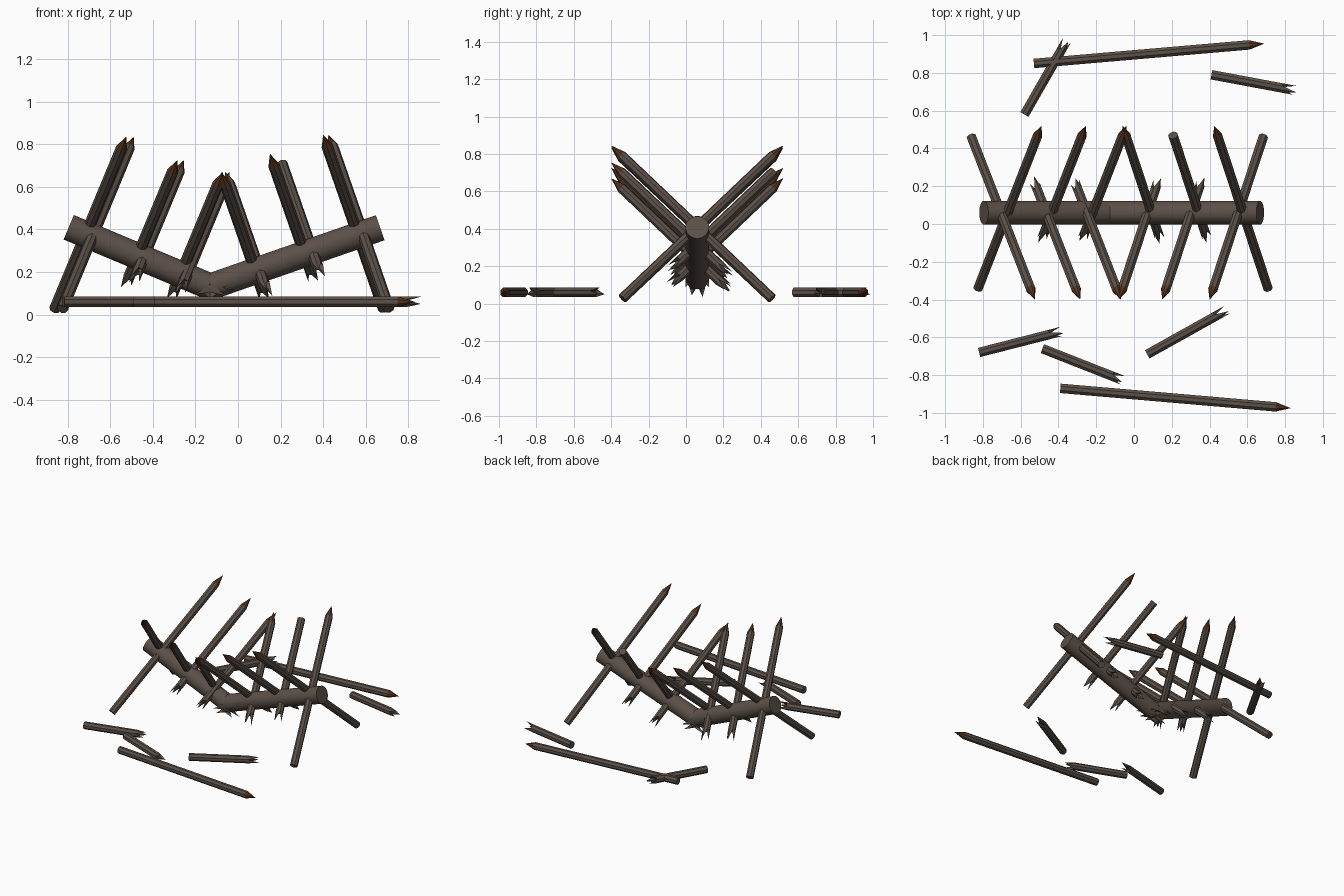
import bpy, bmesh, math, random
from mathutils import Vector

random.seed(4)
if "Cube" in bpy.data.objects:
    bpy.data.objects.remove(bpy.data.objects["Cube"])


def material(name, rgb):
    m = bpy.data.materials.new(name)
    m.use_nodes = True
    m.diffuse_color = (*rgb, 1)
    bsdf = m.node_tree.nodes["Principled BSDF"]
    bsdf.inputs["Base Color"].default_value = (*rgb, 1)
    bsdf.inputs["Roughness"].default_value = 0.9
    return m


WOOD = material("weathered wood", (0.105, 0.08, 0.064))
TIP = material("rusty tip", (0.1, 0.036, 0.014))


def pole(name, start, end, finish="flat", radius=0.027, sides=8, length=0.08):
    """Round pole whose far end is flat, a sharpened tip, or splintered."""
    start, end = Vector(start), Vector(end)
    axis = (end - start).normalized()
    u = axis.cross(Vector((0, 0, 1))).normalized()
    v = axis.cross(u)
    shoulder = end if finish == "flat" else end - axis * length
    bm = bmesh.new()

    def ring(centre, jag=False):
        verts = []
        for i in range(sides):
            a = math.tau * (i + 0.5) / sides
            # splinters: alternating long and short spikes
            reach = (i % 3 == 0) * random.uniform(0.7, 1) * length if jag else 0
            verts.append(bm.verts.new(centre + axis * reach
                                      + (u * math.cos(a) + v * math.sin(a)) * radius))
        return verts

    first, last = ring(start), ring(shoulder, finish == "broken")
    bm.faces.new(first)
    for i in range(sides):
        j = (i + 1) % sides
        bm.faces.new((first[i], first[j], last[j], last[i]))
    if finish == "flat":
        bm.faces.new(last)
    else:
        apex = bm.verts.new(end if finish == "tip" else shoulder - axis * length * 0.2)
        for i in range(sides):
            f = bm.faces.new((last[i], last[(i + 1) % sides], apex))
            f.material_index = int(finish == "tip")
    bmesh.ops.recalc_face_normals(bm, faces=bm.faces)
    mesh = bpy.data.meshes.new(name)
    bm.to_mesh(mesh)
    bm.free()
    mesh.materials.append(WOOD)
    mesh.materials.append(TIP)
    ob = bpy.data.objects.new(name, mesh)
    bpy.context.collection.objects.link(ob)
    return ob


# Snapped central log
logs = [
    pole("log_right_half", (-0.795, 0.06, 0.41), (-0.02, 0.06, 0.085), "broken", 0.063, 20, 0.13),
    pole("log_left_half", (0.668, 0.06, 0.408), (-0.24, 0.06, 0.093), "broken", 0.063, 20, 0.13),
]
for ob in logs:
    bpy.ops.object.select_all(action="DESELECT")
    ob.select_set(True)
    bpy.context.view_layer.objects.active = ob
    bpy.ops.object.shade_smooth_by_angle(angle=math.radians(35))

# Crossed stakes, square to each log half: (tip x leaning back, tip x leaning front, tip z, whole, back tip)
LEAN = {"right": (0.39, 0.94), "left": (-0.33, 0.95)}
STATIONS = [
    ("right", -0.49, -0.525, 0.835, True, "tip"),
    ("right", -0.255, -0.285, 0.725, False, "tip"),
    ("right", -0.04, -0.07, 0.67, False, "tip"),
    ("left", -0.06, -0.08, 0.67, False, "tip"),
    ("left", 0.19, 0.15, 0.755, False, "flat"),
    ("left", 0.425, 0.40, 0.845, True, "tip"),
]
for n, (half, back_x, front_x, z, whole, back_end) in enumerate(STATIONS, 1):
    k, m = LEAN[half]
    for side, x, y_tip, foot, s in (("back", back_x, 0.52, -0.34 if whole else -0.09, 1),
                                    ("front", front_x, -0.40, 0.46 if whole else 0.235, -1)):
        def along(y):
            return Vector((x + s * k * (y - y_tip), y, z + s * m * (y - y_tip)))
        top_end = back_end if side == "back" else "tip"
        top = along(0.47 if top_end == "flat" else y_tip)
        name = f"{side}_stake_{n}"
        if whole:
            pole(name, along(foot), top, top_end)
        else:
            # upper shaft plus splintered stub, meeting inside the log
            middle = along(0.06)
            pole(name, middle, top, top_end)
            pole(name + "_stub", middle, along(foot), "broken")

# Loose poles lying around: start xy, end xy, end finish
LOOSE = [
    ((-0.53, 0.85), (0.69, 0.955), "tip"),
    ((-0.58, 0.58), (-0.345, 0.99), "broken"),
    ((0.41, 0.79), (0.865, 0.705), "broken"),
    ((-0.82, -0.68), (-0.37, -0.565), "broken"),
    ((-0.485, -0.66), (-0.04, -0.835), "broken"),
    ((0.07, -0.69), (0.5, -0.45), "broken"),
    ((-0.39, -0.87), (0.83, -0.975), "tip"),
]
for n, (a, b, finish) in enumerate(LOOSE, 1):
    pole(f"loose_pole_{n}", (*a, 0.06), (*b, 0.06), finish)
